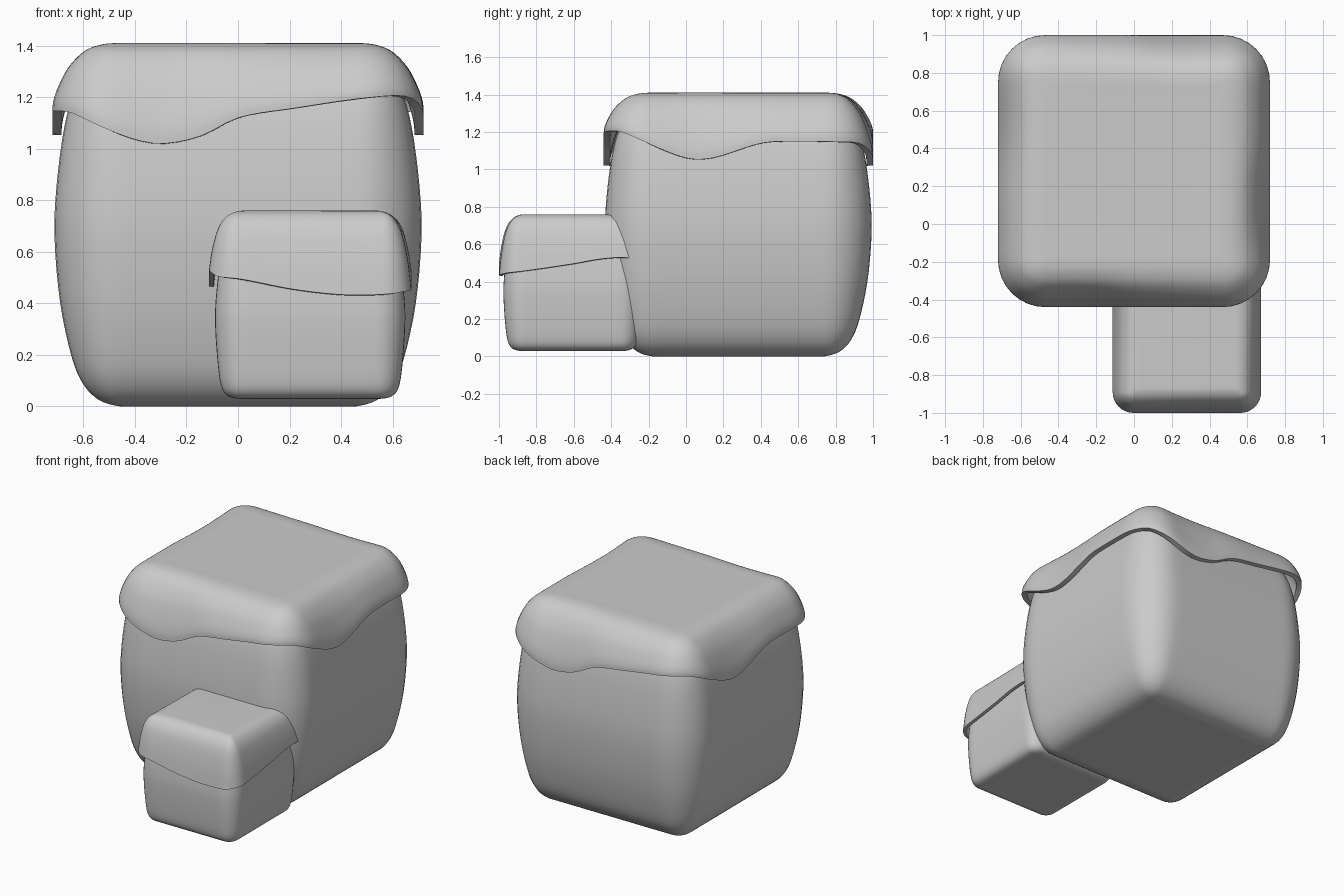
import bpy, bmesh
from math import cos, sin, pi

if "Cube" in bpy.data.objects:
    bpy.data.objects.remove(bpy.data.objects["Cube"])


def hermite(keys, x):
    """Smooth curve through sorted (x, y) keys."""
    def slope(i):
        a, b = keys[max(i - 1, 0)], keys[min(i + 1, len(keys) - 1)]
        return (b[1] - a[1]) / (b[0] - a[0])
    for i in range(len(keys) - 1):
        (x0, y0), (x1, y1) = keys[i], keys[i + 1]
        if x <= x1 or i == len(keys) - 2:
            d = x1 - x0
            t = min(max((x - x0) / d, 0), 1)
            return (y0 * (2*t**3 - 3*t**2 + 1) + slope(i) * d * (t**3 - 2*t**2 + t)
                    + y1 * (3*t**2 - 2*t**3) + slope(i + 1) * d * (t**3 - t**2))


def refine(profile, n=4):
    """Resample a profile smoothly, keeping its points."""
    hs = [(i, p[0]) for i, p in enumerate(profile)]
    zs = [(i, p[1]) for i, p in enumerate(profile)]
    steps = (len(profile) - 1) * n
    return [(hermite(hs, i / n), hermite(zs, i / n)) for i in range(steps + 1)]


def ring(h, c, straight=20, arc=8):
    """Rounded square outline, counter-clockwise from the front left."""
    k, pts = h - c, []
    for side in range(4):
        a = side * pi / 2
        loc = [(-k + 2 * k * i / straight, -h) for i in range(straight)]
        loc += [(k + c * sin(j * pi / 2 / arc), -k - c * cos(j * pi / 2 / arc)) for j in range(arc)]
        pts += [(x * cos(a) - y * sin(a), x * sin(a) + y * cos(a)) for x, y in loc]
    return pts


def perimeter(x, y):
    """Position along front (0-1) and right (1-2) sides, repeated by half turn."""
    if abs(y) >= abs(x):
        return (x / abs(y) * (1 if y < 0 else -1) + 1) / 2
    return 1 + (y / abs(x) * (1 if x > 0 else -1) + 1) / 2


def loft(name, centre, profile, corner, height, cap_bottom, thickness=0):
    """Stack rounded squares from top to bottom; height(v, x, y) gives z."""
    bm = bmesh.new()
    hmax = max(p[0] for p in profile)
    outer = ring(hmax, corner)
    rows = []
    for h, v in profile:
        pts = ring(h, max(0.02, corner - (hmax - h)))
        rows.append([bm.verts.new((x + centre[0], y + centre[1], height(v, *o)))
                     for (x, y), o in zip(pts, outer)])
    n = len(outer)
    for a, b in zip(rows, rows[1:]):
        for i in range(n):
            j = (i + 1) % n
            bm.faces.new((a[i], b[i], b[j], a[j]))
    bm.faces.new(rows[0])
    if cap_bottom:
        bm.faces.new(rows[-1][::-1])
    mesh = bpy.data.meshes.new(name)
    bm.to_mesh(mesh)
    bm.free()
    ob = bpy.data.objects.new(name, mesh)
    bpy.context.collection.objects.link(ob)
    bpy.ops.object.select_all(action='DESELECT')
    ob.select_set(True)
    bpy.context.view_layer.objects.active = ob
    if thickness:
        m = ob.modifiers.new("shell", 'SOLIDIFY')
        m.thickness, m.offset = thickness, -1
        bpy.ops.object.modifier_apply(modifier=m.name)
    bpy.ops.object.shade_smooth_by_angle(angle=0.75)
    return ob


def body(name, centre, profile, corner):
    return loft(name, centre, refine(profile)[::-1], corner, lambda v, x, y: v, True)


def cover(name, centre, profile, corner, top, front, right, thickness):
    keys = [((u + 1) / 2, z) for u, z in front] + [(1 + (u + 1) / 2, z) for u, z in right[1:]]
    # wrap keys so the edge stays smooth across the seam
    keys = [(keys[-2][0] - 2, keys[-2][1])] + keys + [(keys[1][0] + 2, keys[1][1])]
    drop = lambda v, x, y: top - v * (top - hermite(keys, perimeter(x, y)))
    return loft(name, centre, refine(profile), corner, drop, False, thickness)


# Large bulging block
big = (0, 0.28)
body("large_block", big,
     [(.42, 0), (.47, .002), (.54, .025), (.60, .085), (.645, .19), (.69, .4), (.712, .65),
      (.705, .85), (.675, 1.08), (.635, 1.22), (.57, 1.31), (.45, 1.36), (.4, 1.36)], 0.25)
# Large draped cover with wavy edge
cover("large_cover", big,
      [(.42, 0), (.48, .0), (.54, .03), (.60, .13), (.66, .37), (.70, .67), (.717, .87), (.72, 1)],
      0.25, 1.41,
      [(-1, 1.14), (-.8, 1.10), (-.55, 1.035), (-.4, 1.02), (-.2, 1.05), (0, 1.12),
       (.3, 1.157), (.7, 1.198), (1, 1.205)],
      [(-1, 1.205), (-.8, 1.175), (-.4, 1.063), (-.2, 1.06), (.17, 1.14), (.4, 1.15),
       (.75, 1.147), (1, 1.14)], 0.035)

# Small block, partly set into the large one
small = (0.28, -0.607)
body("small_block", small,
     [(.26, .03), (.29, .031), (.325, .045), (.347, .085), (.36, .18), (.369, .32), (.366, .42),
      (.35, .56), (.33, .66), (.29, .72), (.25, .73)], 0.11)
# Small draped cover
cover("small_cover", small,
      [(.25, 0), (.28, .01), (.315, .07), (.345, .2), (.365, .39), (.382, .68), (.393, 1)],
      0.11, 0.76,
      [(-1, .505), (-.7, .495), (-.2, .457), (.2, .437), (.5, .432), (.8, .437), (1, .445)],
      [(-1, .445), (-.7, .455), (0, .495), (.4, .522), (.75, .528), (1, .505)], 0.02)
